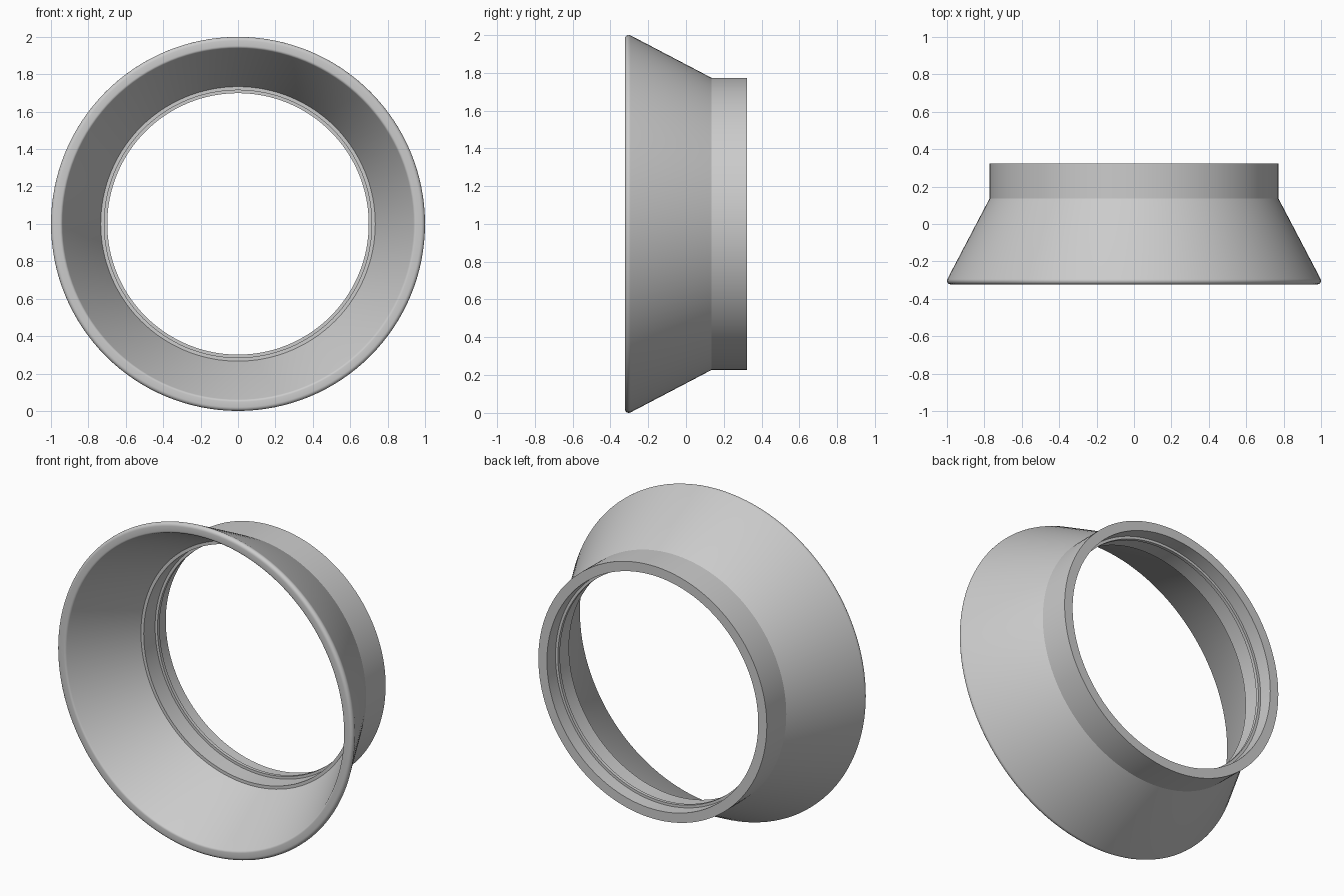
import bpy, bmesh, math
from mathutils import Vector

cube = bpy.data.objects.get("Cube")
if cube:
    bpy.data.objects.remove(cube, do_unlink=True)

STEPS = 128
CENTRE = Vector((0, 0, 1))

grey = bpy.data.materials.new("light_grey")
grey.use_nodes = True
colour = (0.6, 0.6, 0.6, 1)
grey.diffuse_color = colour
grey.node_tree.nodes["Principled BSDF"].inputs["Base Color"].default_value = colour


def arc(r, y, radius, start, end, count=6):
    """Rounded corner as (radius, depth) points, angles in degrees."""
    angles = [math.radians(start + (end - start) * i / count) for i in range(count + 1)]
    return [(r + radius * math.cos(a), y + radius * math.sin(a)) for a in angles]


def lathe(name, profile):
    """Turn a closed (radius, depth) profile around the front-to-back axis."""
    bm = bmesh.new()
    rings = []
    for i in range(STEPS):
        a = math.tau * i / STEPS
        rings.append([bm.verts.new(CENTRE + Vector((r * math.sin(a), y, r * math.cos(a))))
                      for r, y in profile])
    n = len(profile)
    for i, ring in enumerate(rings):
        following = rings[(i + 1) % STEPS]
        for j in range(n):
            k = (j + 1) % n
            bm.faces.new((ring[j], ring[k], following[k], following[j]))
    bmesh.ops.recalc_face_normals(bm, faces=bm.faces)
    mesh = bpy.data.meshes.new(name)
    bm.to_mesh(mesh)
    bm.free()
    mesh.materials.append(grey)
    obj = bpy.data.objects.new(name, mesh)
    bpy.context.collection.objects.link(obj)
    bpy.ops.object.select_all(action="DESELECT")
    obj.select_set(True)
    bpy.context.view_layer.objects.active = obj
    bpy.ops.object.shade_smooth_by_angle(angle=math.radians(25))
    return obj


# Flared front with a rounded rim, then a straight collar
outside = arc(0.98, -0.303, 0.02, -90, 27) + [(0.773, 0.135), (0.773, 0.323)]

# Collar bore with a thin raised ridge, and the step up to the cone
bore = [(0.715, 0.323), (0.715, 0.24), (0.699, 0.24), (0.699, 0.22),
        (0.715, 0.22), (0.715, 0.11), (0.734, 0.11)]

# Inner lip of the rim
lip = arc(0.952, -0.308, 0.015, 207, 270, 4)

lathe("flared_ring", outside + bore + lip)
